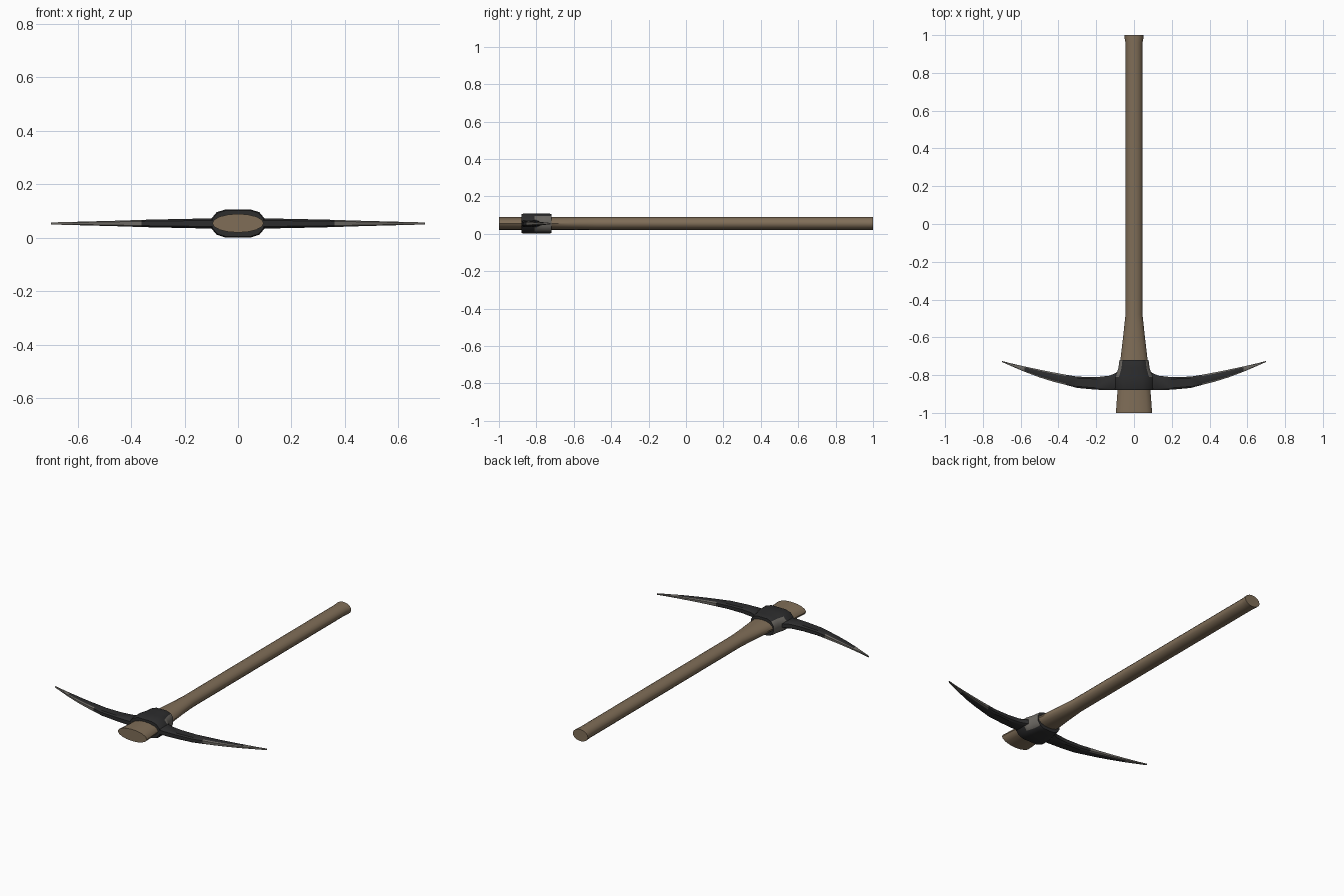
import bpy, bmesh, math

if "Cube" in bpy.data.objects:
    bpy.data.objects.remove(bpy.data.objects["Cube"])

ZC = 0.054  # height of the tool's centre plane


def material(name, rgb):
    m = bpy.data.materials.new(name)
    m.diffuse_color = (*rgb, 1)
    m.use_nodes = True
    m.node_tree.nodes["Principled BSDF"].inputs["Base Color"].default_value = m.diffuse_color
    return m


wood = material("brown wood", (0.215, 0.155, 0.097))
iron = material("dark iron", (0.026, 0.026, 0.027))
worn = material("worn grey metal", (0.15, 0.14, 0.125))


def loft(name, rings, mats, rule=None, angle=35):
    """Skin closed rings into a capped solid; rule picks a material per face."""
    bm = bmesh.new()
    loops = [[bm.verts.new(p) for p in r] for r in rings]
    n = len(loops[0])
    for a, b in zip(loops, loops[1:]):
        for i in range(n):
            bm.faces.new((a[i], a[(i + 1) % n], b[(i + 1) % n], b[i]))
    bm.faces.new(loops[0])
    bm.faces.new(loops[-1])
    bmesh.ops.recalc_face_normals(bm, faces=bm.faces[:])
    bm.normal_update()
    if rule:
        for f in bm.faces:
            f.material_index = rule(f.calc_center_median(), f.normal)
    me = bpy.data.meshes.new(name)
    bm.to_mesh(me)
    bm.free()
    for m in mats:
        me.materials.append(m)
    ob = bpy.data.objects.new(name, me)
    bpy.context.collection.objects.link(ob)
    bpy.ops.object.select_all(action='DESELECT')
    ob.select_set(True)
    bpy.context.view_layer.objects.active = ob
    bpy.ops.object.shade_smooth_by_angle(angle=math.radians(angle))
    return ob


# Handle: oval shaft flaring toward the head, (y, half width)
def oval(y, w, h=0.035, n=16):
    return [(w * math.cos(2 * math.pi * i / n), y,
             ZC + 0.001 + h * math.sin(2 * math.pi * i / n)) for i in range(n)]


stations = [(-1, 0.096), (-0.88, 0.087), (-0.72, 0.072), (-0.6, 0.058),
            (-0.48, 0.045), (0.96, 0.045), (0.98, 0.049), (1, 0.05)]
loft("handle", [oval(y, w) for y, w in stations], [wood])

# Eye collar around the handle, sides sweeping out into the arms
profile = [(1, 0.018), (0.8, 0.042), (0.45, 0.053)]
quarter = profile + [(-x, z) for x, z in reversed(profile)]
outline = quarter + [(-x, -z) for x, z in quarter]


def collar_ring(y, w, s=1):
    return [(x * w, y, ZC + z * s) for x, z in outline]


loft("head_collar",
     [collar_ring(-0.88, 0.096, 0.93), collar_ring(-0.872, 0.1),
      collar_ring(-0.81, 0.1), collar_ring(-0.785, 0.09),
      collar_ring(-0.76, 0.082), collar_ring(-0.728, 0.078),
      collar_ring(-0.72, 0.075, 0.95)],
     [iron, worn],
     lambda c, n: int(c.y > -0.80 and abs(n.x) > 0.6))


# Pick arms: (x, rear y, front y, half thickness), tapering to curved points
arm = [(0.07, -0.765, -0.88, 0.021), (0.095, -0.788, -0.88, 0.019),
       (0.13, -0.803, -0.88, 0.0185), (0.2, -0.811, -0.877, 0.017),
       (0.3, -0.808, -0.868, 0.015), (0.36, -0.798, -0.852, 0.0135),
       (0.43, -0.785, -0.834, 0.011), (0.5, -0.771, -0.812, 0.009),
       (0.58, -0.754, -0.782, 0.007), (0.65, -0.738, -0.752, 0.005),
       (0.7, -0.725, -0.730, 0.004)]


def arm_ring(x, yb, yf, t):
    b = (yb - yf) * 0.14
    return [(x, yb, ZC - t * 0.6), (x, yb, ZC + t * 0.6), (x, yb - b, ZC + t),
            (x, yf + b, ZC + t), (x, yf, ZC + t * 0.6), (x, yf, ZC - t * 0.6),
            (x, yf + b, ZC - t), (x, yb - b, ZC - t)]


def arm_rule(c, n):
    # worn along the edges of the outer half and all over the tip
    return int(abs(c.x) > 0.6 or (abs(c.x) > 0.34 and abs(n.y) > 0.5))


for side, label in ((1, "right"), (-1, "left")):
    loft(label + "_pick_arm",
         [arm_ring(side * x, yb, yf, t) for x, yb, yf, t in arm],
         [iron, worn], arm_rule)
